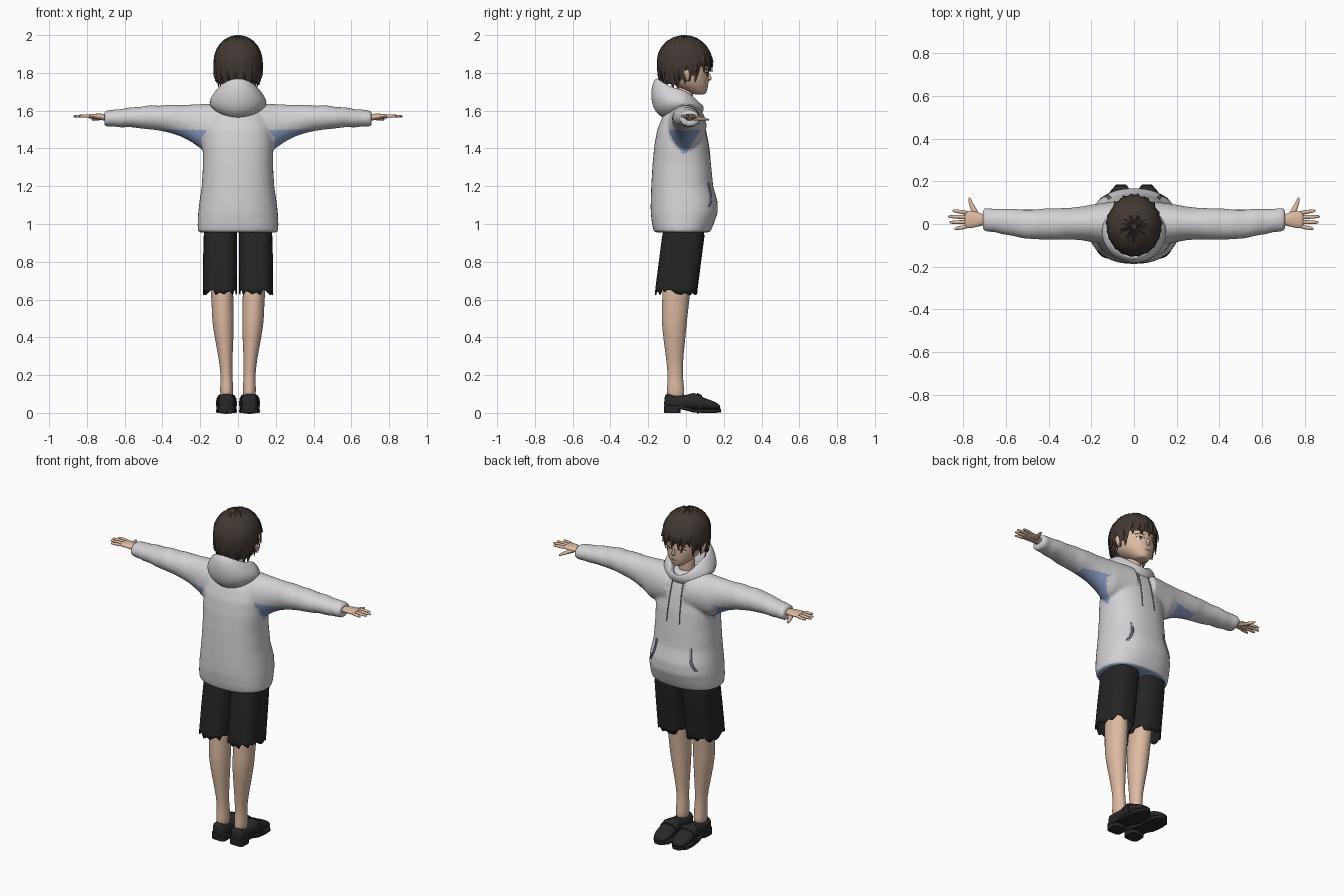
import bpy, bmesh, math, random
from mathutils import Vector
from mathutils.bvhtree import BVHTree

random.seed(4)
if "Cube" in bpy.data.objects:
    bpy.data.objects.remove(bpy.data.objects["Cube"])


def material(name, r, g, b):
    m = bpy.data.materials.new(name)
    m.use_nodes = True
    m.diffuse_color = (r, g, b, 1)
    bsdf = next(n for n in m.node_tree.nodes if n.type == 'BSDF_PRINCIPLED')
    bsdf.inputs["Base Color"].default_value = (r, g, b, 1)
    bsdf.inputs["Roughness"].default_value = 0.8
    return m


CLOTH = material("pale_grey_cloth", .66, .64, .67)
BLUE = material("blue_lining", .28, .37, .62)
CORD = material("grey_cord", .2, .2, .22)
BLACK = material("black_cloth", .018, .018, .018)
LEATHER = material("black_leather", .022, .021, .022)
SKIN = material("skin", .72, .49, .36)
HAIR = material("dark_brown_hair", .055, .04, .032)
WHITE = material("eye_white", .75, .73, .7)
IRIS = material("brown_iris", .1, .06, .04)


def finish(name, bm, mat, sub=0, mirror=False, angle=50):
    bmesh.ops.recalc_face_normals(bm, faces=bm.faces)
    me = bpy.data.meshes.new(name)
    bm.to_mesh(me)
    bm.free()
    ob = bpy.data.objects.new(name, me)
    bpy.context.collection.objects.link(ob)
    me.materials.append(mat)
    if sub:
        ob.modifiers.new("Smooth", 'SUBSURF').levels = sub
        ob.modifiers["Smooth"].render_levels = sub
    if mirror:
        ob.modifiers.new("Mirror", 'MIRROR').use_mirror_merge = False
    smooth(ob, angle)
    return ob


def smooth(ob, angle=50):
    bpy.ops.object.select_all(action='DESELECT')
    ob.select_set(True)
    bpy.context.view_layer.objects.active = ob
    bpy.ops.object.shade_smooth_by_angle(angle=math.radians(angle))


def skin_rings(bm, rings, caps=(True, True)):
    rows = [[bm.verts.new(p) for p in r] for r in rings]
    n = len(rows[0])
    for a, b in zip(rows, rows[1:]):
        for i in range(n):
            j = (i + 1) % n
            bm.faces.new((a[i], a[j], b[j], b[i]))
    for row, cap in zip((rows[0], rows[-1]), caps):
        if cap:
            bm.faces.new(row)
    return rows


def loft(bm, axis, rings, n=16, p=2.0, caps=(True, True)):
    """Rings are (position on axis, centre 1, centre 2, radius 1, radius 2)."""
    k = 'xyz'.index(axis)
    out = []
    for t, c1, c2, r1, r2 in rings:
        ring = []
        for i in range(n):
            a = math.tau * i / n
            u, v = [math.copysign(abs(f) ** (2 / p), f) for f in (math.cos(a), math.sin(a))]
            q = [c1 + r1 * u, c2 + r2 * v]
            q.insert(k, t)
            ring.append(q)
        out.append(ring)
    return skin_rings(bm, out, caps)


def part(name, mat, axis, rings, sub=1, mirror=True, **kw):
    bm = bmesh.new()
    loft(bm, axis, rings, **kw)
    return finish(name, bm, mat, sub, mirror)


# Hooded top: torso and sleeves fused into one skin
bm = bmesh.new()
profile = [(.955, -.165, .125, .208), (.965, -.172, .132, .213), (1.0, -.18, .147, .214),
           (1.06, -.187, .168, .211), (1.12, -.187, .167, .204), (1.2, -.184, .144, .192),
           (1.32, -.177, .132, .185), (1.42, -.167, .12, .187), (1.5, -.152, .103, .182),
           (1.56, -.128, .087, .16), (1.61, -.1, .067, .12), (1.635, -.08, .05, .08)]
loft(bm, 'z', [(z, 0, (b + f) / 2, w, (f - b) / 2) for z, b, f, w in profile], n=40, p=2.3)
sleeve = [(.06, 0, .11, 1.40, 1.64), (.2, .003, .088, 1.40, 1.635), (.24, .003, .08, 1.43, 1.633),
          (.3, .002, .074, 1.462, 1.63), (.36, 0, .074, 1.482, 1.632), (.42, 0, .073, 1.495, 1.626),
          (.46, -.002, .07, 1.5, 1.63), (.52, 0, .068, 1.506, 1.62), (.57, .008, .064, 1.513, 1.618),
          (.62, .012, .06, 1.511, 1.608), (.65, .016, .055, 1.515, 1.607), (.69, .02, .056, 1.515, 1.602),
          (.708, .02, .052, 1.518, 1.598)]
for side in (1, -1):
    loft(bm, 'x', [(side * x, cy, (lo + hi) / 2, w, (hi - lo) / 2) for x, cy, w, lo, hi in sleeve], n=28)
body = finish("hooded_top", bm, CLOTH)
re = body.modifiers.new("Fuse", 'REMESH')
re.mode, re.voxel_size = 'VOXEL', .009
sm = body.modifiers.new("Relax", 'SMOOTH')
sm.factor, sm.iterations = .5, 7
fused = bpy.data.meshes.new_from_object(body.evaluated_get(bpy.context.evaluated_depsgraph_get()))
body.modifiers.clear()
body.data = fused
fused.materials.clear()
fused.materials.append(CLOTH)
fused.materials.append(BLUE)
# Blue under the arms and inside the hem
for f in fused.polygons:
    x, y, z = f.center
    armpit = .17 < abs(x) < .4 and 1.36 < z < 1.5 and abs(y + .01) < .65 * (z - 1.36) and f.normal.z < -.05
    hem = z < .975 and f.normal.z < -.8
    f.material_index = int(armpit or hem)
smooth(body)

# Hood lying folded behind the neck: (back y, z), (side x, z), (front y, z)
hood = [((-.10, 1.55), (.10, 1.59), (.05, 1.55)), ((-.165, 1.585), (.14, 1.61), (.08, 1.57)),
        ((-.187, 1.66), (.158, 1.645), (.092, 1.595)), ((-.183, 1.735), (.132, 1.69), (.095, 1.615)),
        ((-.16, 1.778), (.104, 1.72), (.09, 1.63)), ((-.135, 1.765), (.088, 1.71), (.075, 1.62)),
        ((-.09, 1.64), (.062, 1.62), (.045, 1.575))]
rings = []
for back, flank, front in hood:
    ring = []
    for i in range(32):
        c, s = math.cos(math.tau * i / 32), math.sin(math.tau * i / 32)
        end = front if s > 0 else back
        ring.append((flank[0] * c, -.035 + (end[0] + .035) * abs(s),
                     flank[1] + (end[1] - flank[1]) * abs(s) ** 1.5))
    rings.append(ring)
bm = bmesh.new()
skin_rings(bm, rings, (False, False))
finish("hood", bm, CLOTH, 2)

# Shorts: two wide legs with ragged hems
bm = bmesh.new()
rows = loft(bm, 'z', [(.635, .096, -.052, .09, .112), (.66, .096, -.05, .09, .112), (.8, .095, -.032, .09, .112),
                      (.93, .093, -.015, .089, .112), (1.0, .09, -.01, .085, .105)],
            n=40, p=2.7, caps=(False, True))
for v in rows[0]:
    v.co.z += random.uniform(-.014, .02)
shorts = finish("shorts", bm, BLACK, 0, True, 35)
shorts.modifiers.new("Thickness", 'SOLIDIFY').thickness = .006

# Legs
part("legs", SKIN, 'z', [(.07, .06, -.055, .034, .05), (.13, .06, -.055, .036, .046), (.2, .061, -.057, .031, .04),
                         (.28, .065, -.06, .036, .045), (.4, .074, -.062, .051, .06), (.5, .08, -.062, .06, .07),
                         (.6, .082, -.054, .058, .073), (.72, .09, -.045, .066, .08)], sub=2)

# Loafers: upper, sole, heel and strap
upper = [(-.116, .08, .025), (-.105, .11, .042), (-.06, .093, .046), (0, .092, .047), (.04, .11, .048),
         (.06, .1, .051), (.1, .077, .055), (.15, .062, .05), (.175, .045, .034), (.182, .035, .018)]
part("loafers", LEATHER, 'y', [(y, .061, (top + .018) / 2, w, (top - .018) / 2) for y, top, w in upper], p=2.6)
part("soles", LEATHER, 'y', [(y, .061, z, w, .01) for y, z, w in
                             [(-.117, .03, .03), (-.1, .03, .046), (-.02, .028, .048), (.04, .012, .052),
                              (.1, .01, .057), (.15, .01, .053), (.186, .012, .022)]], sub=0, p=6)
part("heels", LEATHER, 'z', [(0, .061, -.072, .045, .043), (.035, .061, -.072, .046, .045)], sub=0, p=4)
part("loafer_straps", LEATHER, 'y', [(y, .061, .05, .056, h) for y, h in ((.058, .056), (.085, .043))], sub=0, p=2.6)

# Hands: palm, four fingers and a thumb
bm = bmesh.new()
loft(bm, 'x', [(.68, .02, 1.562, .026, .02), (.715, .02, 1.566, .027, .018), (.745, .022, 1.57, .04, .015),
               (.785, .02, 1.57, .042, .012), (.795, .02, 1.57, .038, .009)])
for y0, y1, tip in ((.052, .062, .852), (.031, .035, .872), (.009, .008, .866), (-.012, -.022, .842)):
    loft(bm, 'x', [(.775, y0, 1.57, .011, .01), (.815, (y0 + y1) / 2, 1.572, .0105, .0095),
                   (tip - .008, y1, 1.57, .008, .007), (tip, y1, 1.57, .004, .004)], n=8)
loft(bm, 'y', [(.025, .728, 1.56, .022, .013), (.06, .748, 1.558, .017, .011),
               (.1, .766, 1.554, .011, .009), (.126, .772, 1.552, .005, .005)], n=8)
finish("hands", bm, SKIN, 1, True)

# Head, neck, nose and ears
part("neck", SKIN, 'z', [(1.56, 0, -.015, .05, .05), (1.64, 0, -.01, .044, .046), (1.76, 0, -.005, .046, .05)], mirror=False)
head = part("head", SKIN, 'z', [(1.685, 0, .072, .026, .028), (1.695, 0, .062, .044, .048), (1.73, 0, .03, .082, .09),
                                (1.77, 0, .01, .101, .113), (1.82, 0, .004, .109, .12), (1.88, 0, -.005, .11, .116),
                                (1.94, 0, -.01, .085, .095), (1.97, 0, -.01, .04, .05)], sub=2, mirror=False)
part("nose", SKIN, 'z', [(1.755, 0, .112, .01, .01), (1.765, 0, .123, .013, .017), (1.778, 0, .122, .009, .014),
                         (1.81, 0, .112, .006, .008)], n=8, mirror=False)
part("ears", SKIN, 'z', [(1.755, .108, .008, .008, .008), (1.775, .114, .008, .015, .016),
                         (1.805, .118, .002, .019, .021), (1.828, .115, .0, .012, .012)], n=10)


# Details laid on the front of a surface
def surface(ob):
    tree = BVHTree.FromObject(ob, bpy.context.evaluated_depsgraph_get())
    return lambda x, z, lift: Vector((x, tree.ray_cast(Vector((x, 1, z)), Vector((0, -1, 0)))[0].y + lift, z))


def line(name, at, pts, mat, width, mirror=True):
    cu = bpy.data.curves.new(name, 'CURVE')
    cu.dimensions, cu.bevel_depth, cu.bevel_resolution = '3D', width, 1
    sp = cu.splines.new('POLY')
    sp.points.add(len(pts) - 1)
    for q, (x, z) in zip(sp.points, pts):
        q.co = (*at(x, z, .001), 1)
    cu.materials.append(mat)
    ob = bpy.data.objects.new(name, cu)
    bpy.context.collection.objects.link(ob)
    if mirror:
        ob.modifiers.new("Mirror", 'MIRROR').use_mirror_merge = False


def plate(name, at, x, z, w, h, mat, lift):
    bm = bmesh.new()
    mid = bm.verts.new(at(x, z, lift))
    rim = [bm.verts.new(at(x + w * math.cos(math.tau * i / 14), z + h * math.sin(math.tau * i / 14), lift))
           for i in range(14)]
    for i in range(14):
        bm.faces.new((mid, rim[i - 1], rim[i]))
    finish(name, bm, mat, 0, True)


face, chest = surface(head), surface(body)
plate("eye_whites", face, .045, 1.79, .02, .011, WHITE, .002)
plate("irises", face, .045, 1.79, .009, .0105, IRIS, .004)
line("lashes", face, [(.024, 1.793), (.035, 1.801), (.048, 1.803), (.066, 1.795)], HAIR, .002)
line("brows", face, [(.024, 1.817), (.045, 1.823), (.068, 1.815)], HAIR, .002)
line("mouth", face, [(-.016, 1.729), (0, 1.728), (.016, 1.729)], IRIS, .001, False)
line("drawstrings", chest, [(.035 + .008 * i / 8, 1.59 - .03 * i) for i in range(9)], CORD, .0035)
slit = [(.108, 1.22), (.11, 1.19), (.117, 1.15), (.13, 1.12), (.148, 1.09)]
line("pocket_edges", chest, slit, CORD, .002)
line("pocket_linings", chest, [(x + .009, z) for x, z in slit], BLUE, .004)


# Hair: a cap under pointed locks that fan out from the crown
def hair_end(a):
    f = math.sin(a)
    return 1.815 if f > .6 else 1.765 if f > .25 else 1.745 if f > -.15 else 1.72


def hair_point(a, t, end, scale):
    top, mid = .13, 1.866
    s = t * (top * math.pi / 2 + mid - end)
    phi = min(s / top, math.pi / 2)
    drop = max(0, s - top * math.pi / 2)
    r = math.sin(phi) * (1 - 10 * drop * drop) * scale
    return Vector((.125 * r * math.cos(a), -.009 + .14 * r * math.sin(a), mid + top * scale * math.cos(phi) - drop))


bm = bmesh.new()
angles = [math.tau * i / 48 for i in range(48)]
skin_rings(bm, [[hair_point(a, t / 12, hair_end(a) + .02, .97) for a in angles] for t in range(1, 13)], (True, False))
finish("hair_cap", bm, HAIR)

bm = bmesh.new()
for layer, count in enumerate((24, 20)):
    for i in range(count):
        a0 = math.tau * (i + .5 * layer) / count + random.uniform(-.06, .06)
        end = hair_end(a0) + random.uniform(-.018, .012) + .03 * layer
        swirl = random.uniform(-.3, .3)
        rings = []
        for k in range(9):
            t = .04 + .96 * k / 8
            a = a0 + swirl * (t - .6)
            w = .026 * min(1, .15 + 1.6 * t) * (1 - t ** 4) + .001
            across = Vector((-math.sin(a), math.cos(a), 0)) * w
            flick = 1 + .08 * t ** 5
            base = hair_point(a, t, end, .985 * flick)
            rings.append([base - across, hair_point(a, t, end, (1.02 + .015 * layer) * flick), base + across])
        skin_rings(bm, rings)
finish("hair_locks", bm, HAIR, 0, False, 40)
